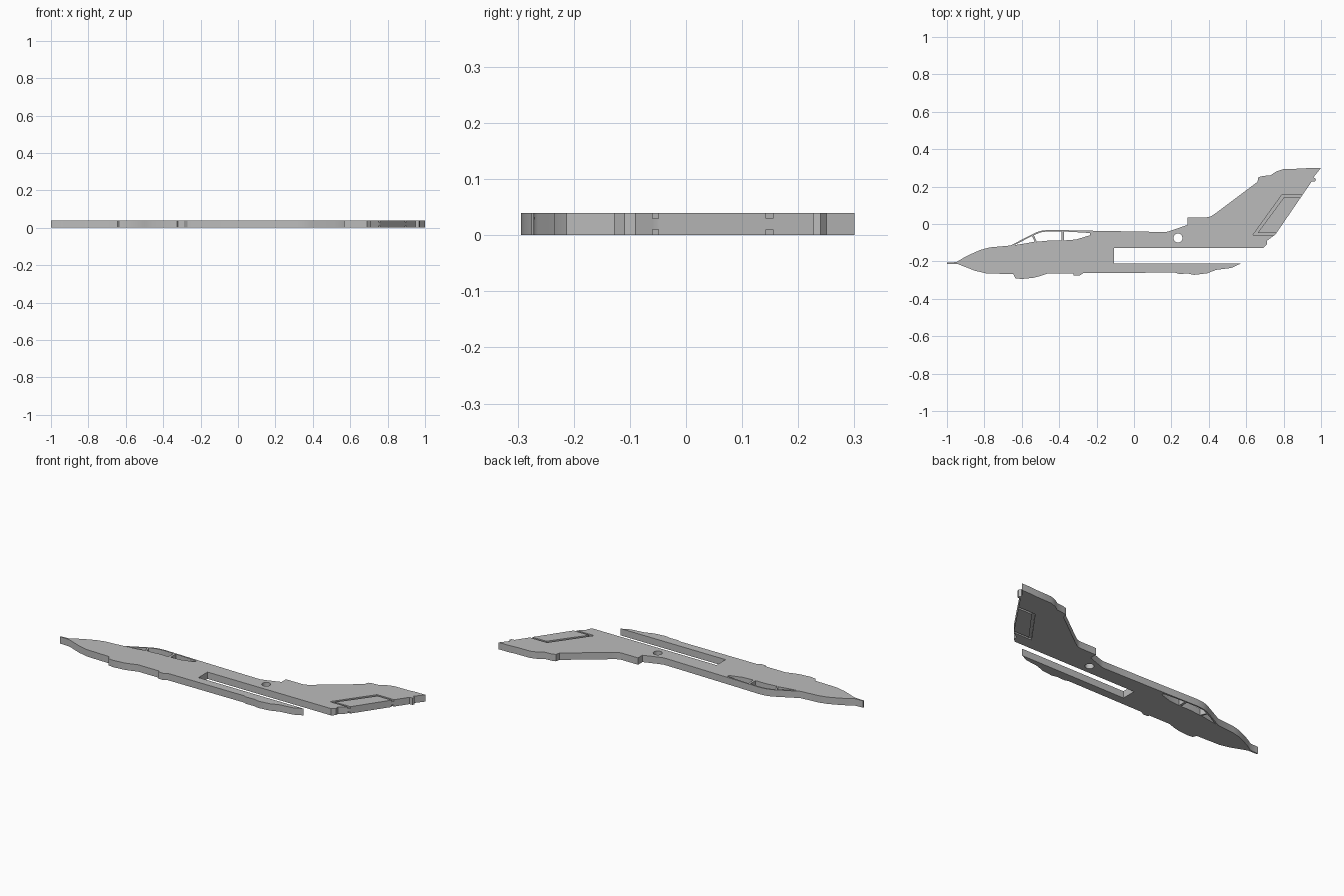
import bpy
import bmesh
import math

THICKNESS = 0.04
GROOVE_DEPTH = 0.01

default_cube = bpy.data.objects.get("Cube")
if default_cube:
    bpy.data.objects.remove(default_cube, do_unlink=True)

grey = bpy.data.materials.new("plain grey")
grey.use_nodes = True
grey.diffuse_color = (0.5, 0.5, 0.5, 1)
grey.node_tree.nodes["Principled BSDF"].inputs["Base Color"].default_value = grey.diffuse_color


def make_plate(name, outline, bottom, top):
    """Extrude a flat outline into a plate between two heights."""
    bm = bmesh.new()
    face = bm.faces.new([bm.verts.new((x, y, bottom)) for x, y in outline])
    extruded = bmesh.ops.extrude_face_region(bm, geom=[face])["geom"]
    raised = [item for item in extruded if isinstance(item, bmesh.types.BMVert)]
    bmesh.ops.translate(bm, verts=raised, vec=(0, 0, top - bottom))
    bmesh.ops.recalc_face_normals(bm, faces=bm.faces)
    mesh = bpy.data.meshes.new(name)
    bm.to_mesh(mesh)
    bm.free()
    mesh.materials.append(grey)
    plate = bpy.data.objects.new(name, mesh)
    bpy.context.collection.objects.link(plate)
    return plate


def cut(target, name, outline, bottom=-THICKNESS, top=2 * THICKNESS):
    """Subtract a plate-shaped cutter from the target and discard the cutter."""
    cutter = make_plate(name, outline, bottom, top)
    cutter.hide_render = True
    modifier = target.modifiers.new(name, "BOOLEAN")
    modifier.operation = "DIFFERENCE"
    modifier.solver = "EXACT"
    modifier.object = cutter
    bpy.context.view_layer.objects.active = target
    bpy.ops.object.modifier_apply(modifier=modifier.name)
    bpy.data.objects.remove(cutter, do_unlink=True)


def circle(cx, cy, radius, sides):
    """Outline of a regular polygon."""
    angles = [math.tau * i / sides for i in range(sides)]
    return [(cx + radius * math.cos(a), cy + radius * math.sin(a)) for a in angles]


# Silhouette sections, running from the nose over the spine and back below
nose_top = [(-1, -.206), (-.95, -.204), (-.91, -.18), (-.87, -.16),
            (-.82, -.138), (-.77, -.125), (-.66, -.115)]
canopy_top = [(-.55, -.058), (-.52, -.043), (-.49, -.035), (-.45, -.031)]
spine = [(-.28, -.035), (0, -.04), (.17, -.043), (.2, -.035), (.285, -.005)]
fin_front = [(.285, .036), (.39, .036), (.41, .04), (.44, .06), (.66, .225),
             (.665, .25), (.69, .257), (.73, .26), (.76, .28), (.8, .294)]
fin_tip = [(.9, .296), (.94, .3), (1, .3), (.96, .25), (.972, .24), (.968, .227),
           (.95, .227)]
tail_end = [(.757, -.055), (.71, -.09), (.71, -.11), (.69, -.128)]
wing_slot = [(-.107, -.128), (-.107, -.212)]
rear_belly = [(.57, -.212), (.52, -.235), (.44, -.245), (.39, -.264),
              (.32, -.272), (.29, -.265), (.24, -.267), (.22, -.26)]
mid_belly = [(-.27, -.262), (-.29, -.275), (-.322, -.275), (-.325, -.264)]
front_belly = [(-.46, -.264), (-.5, -.278), (-.54, -.288), (-.6, -.294),
               (-.635, -.29), (-.645, -.268)]
nose_bottom = [(-.79, -.264), (-.85, -.25), (-.94, -.215), (-1, -.213)]

body = make_plate(
    "aircraft_silhouette",
    nose_top + canopy_top + spine + fin_front + fin_tip + tail_end + wing_slot
    + rear_belly + mid_belly + front_belly + nose_bottom,
    0, THICKNESS)

# Canopy windows and the mounting hole go right through
windows = {
    "windscreen_opening": [(-.64, -.113), (-.545, -.064), (-.53, -.094), (-.58, -.104)],
    "front_window_opening": [(-.535, -.06), (-.5, -.045), (-.46, -.039),
                             (-.388, -.04), (-.388, -.088), (-.45, -.088),
                             (-.52, -.095)],
    "rear_window_opening": [(-.374, -.04), (-.235, -.048), (-.235, -.06),
                            (-.31, -.083), (-.374, -.088)],
}
for window_name, window_outline in windows.items():
    cut(body, window_name, window_outline)
cut(body, "mounting_hole", circle(.235, -.075, .024, 24))

# Rudder outline, engraved on both sides and open at the trailing edge
rudder_groove = [(.8, -.06), (.635, -.06), (.79, .155), (.95, .155),
                 (.95, .143), (.802, .143), (.66, -.049), (.8, -.049)]
for bottom, top in ((THICKNESS - GROOVE_DEPTH, 2 * THICKNESS),
                    (-THICKNESS, GROOVE_DEPTH)):
    cut(body, "rudder_groove", rudder_groove, bottom, top)

# Soften the curved rim while keeping the flat sides crisp
bpy.ops.object.select_all(action="DESELECT")
body.select_set(True)
bpy.context.view_layer.objects.active = body
bpy.ops.object.shade_smooth_by_angle(angle=math.radians(30))
